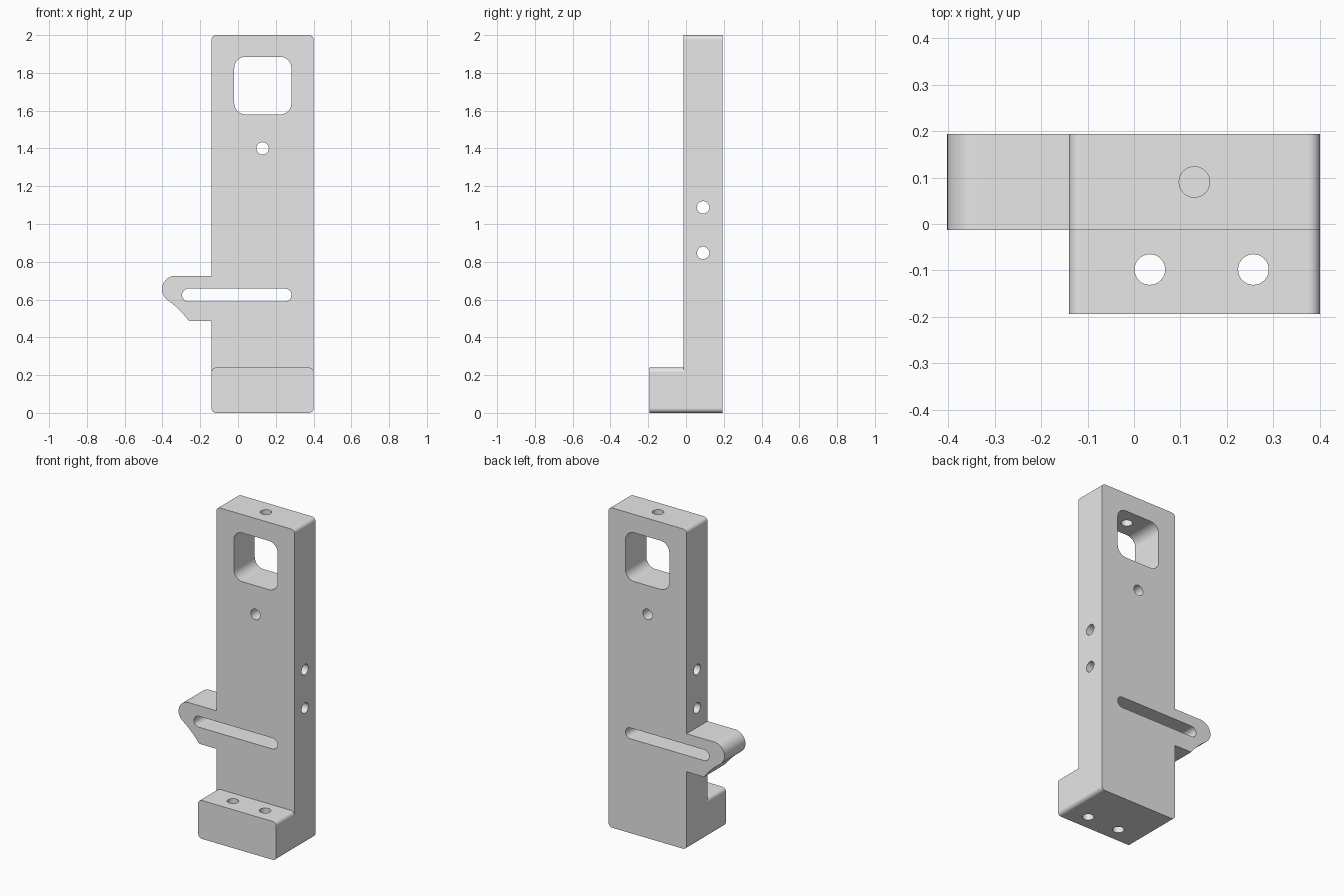
import bpy, bmesh, math

cube = bpy.data.objects.get("Cube")
if cube:
    bpy.data.objects.remove(cube, do_unlink=True)

grey = bpy.data.materials.new("plain_grey")
grey.use_nodes = True
grey.diffuse_color = (0.8, 0.8, 0.8, 1)
grey.node_tree.nodes["Principled BSDF"].inputs["Base Color"].default_value = (0.8, 0.8, 0.8, 1)

# Main dimensions
LEFT, RIGHT = -0.14, 0.4
FRONT, FACE, BACK = -0.194, -0.013, 0.194
FOOT_TOP, TOP = 0.24, 2.0
MID_Y = (FACE + BACK) / 2


def arc(cx, cy, r, start, end, steps=8):
    angles = [math.radians(start + (end - start) * i / steps) for i in range(steps + 1)]
    return [(cx + r * math.cos(a), cy + r * math.sin(a)) for a in angles]


def rounded(x0, x1, y0, y1, r):
    """Four corner arcs, counterclockwise from the upper right."""
    return [arc(x1 - r, y1 - r, r, 0, 90), arc(x0 + r, y1 - r, r, 90, 180),
            arc(x0 + r, y0 + r, r, 180, 270), arc(x1 - r, y0 + r, r, 270, 360)]


def prism(name, points, axis, lo, hi):
    """Extrude a 2D outline along an axis."""
    outline = []
    for p in points:
        if all(math.dist(p, q) > 1e-5 for q in outline):
            outline.append(p)
    place = {"x": lambda u, v, w: (w, u, v),
             "y": lambda u, v, w: (u, w, v),
             "z": lambda u, v, w: (u, v, w)}[axis]
    bm = bmesh.new()
    rings = [[bm.verts.new(place(u, v, w)) for u, v in outline] for w in (lo, hi)]
    n = len(outline)
    for ring in rings:
        bm.faces.new(ring)
    for i in range(n):
        j = (i + 1) % n
        bm.faces.new((rings[0][i], rings[0][j], rings[1][j], rings[1][i]))
    bmesh.ops.recalc_face_normals(bm, faces=bm.faces)
    mesh = bpy.data.meshes.new(name)
    bm.to_mesh(mesh)
    bm.free()
    mesh.materials.append(grey)
    obj = bpy.data.objects.new(name, mesh)
    bpy.context.collection.objects.link(obj)
    return obj


def combine(target, tool, operation):
    tool.hide_render = True
    mod = target.modifiers.new(tool.name, "BOOLEAN")
    mod.operation, mod.solver, mod.object = operation, "EXACT", tool
    bpy.context.view_layer.objects.active = target
    bpy.ops.object.modifier_apply(modifier=mod.name)
    bpy.data.objects.remove(tool, do_unlink=True)


def cut(name, x0, x1, y0, y1, r, axis, lo, hi):
    combine(bracket, prism(name, sum(rounded(x0, x1, y0, y1, r), []), axis, lo, hi), "DIFFERENCE")


def hole(name, u, v, axis, lo, hi, r=0.033):
    cut(name, u - r, u + r, v - r, v + r, r, axis, lo, hi)


# Upright plate with the side arm in one outline
c = rounded(LEFT, RIGHT, 0, TOP, 0.025)
arm = [(LEFT, 0.725)] + arc(-0.332, 0.655, 0.07, 90, 230, 14)
arm += [(-0.336, 0.569), (-0.3, 0.534), (-0.28, 0.512), (-0.26, 0.487), (LEFT, 0.487)]
bracket = prism("bracket", c[0] + c[1] + arm + c[2] + c[3], "y", FACE, BACK)

# Front foot
foot = prism("foot", sum(rounded(LEFT, RIGHT, 0, FOOT_TOP, 0.025), []), "y", FRONT, FACE)
combine(bracket, foot, "UNION")

# Window and long slot
cut("window", -0.02, 0.283, 1.58, 1.885, 0.06, "y", -0.5, 0.5)
cut("slot", -0.296, 0.283, 0.59, 0.658, 0.034, "y", -0.5, 0.5)

# Drilled holes
hole("plate_hole", 0.13, 1.4, "y", -0.5, 0.5)
hole("top_hole", 0.13, MID_Y, "z", 1.7, 2.2)
for z in (0.847, 1.088):
    hole("side_hole", MID_Y, z, "x", -0.6, 0.6)
for x in (0.034, 0.257):
    hole("foot_hole", x, -0.098, "z", -0.2, 0.5)

# Smooth rounds, flat faces kept flat
for o in bpy.context.selected_objects:
    o.select_set(False)
bracket.select_set(True)
bpy.context.view_layer.objects.active = bracket
bpy.ops.object.shade_smooth_by_angle(angle=math.radians(30))
weighted = bracket.modifiers.new("flat_normals", "WEIGHTED_NORMAL")
weighted.keep_sharp = True
